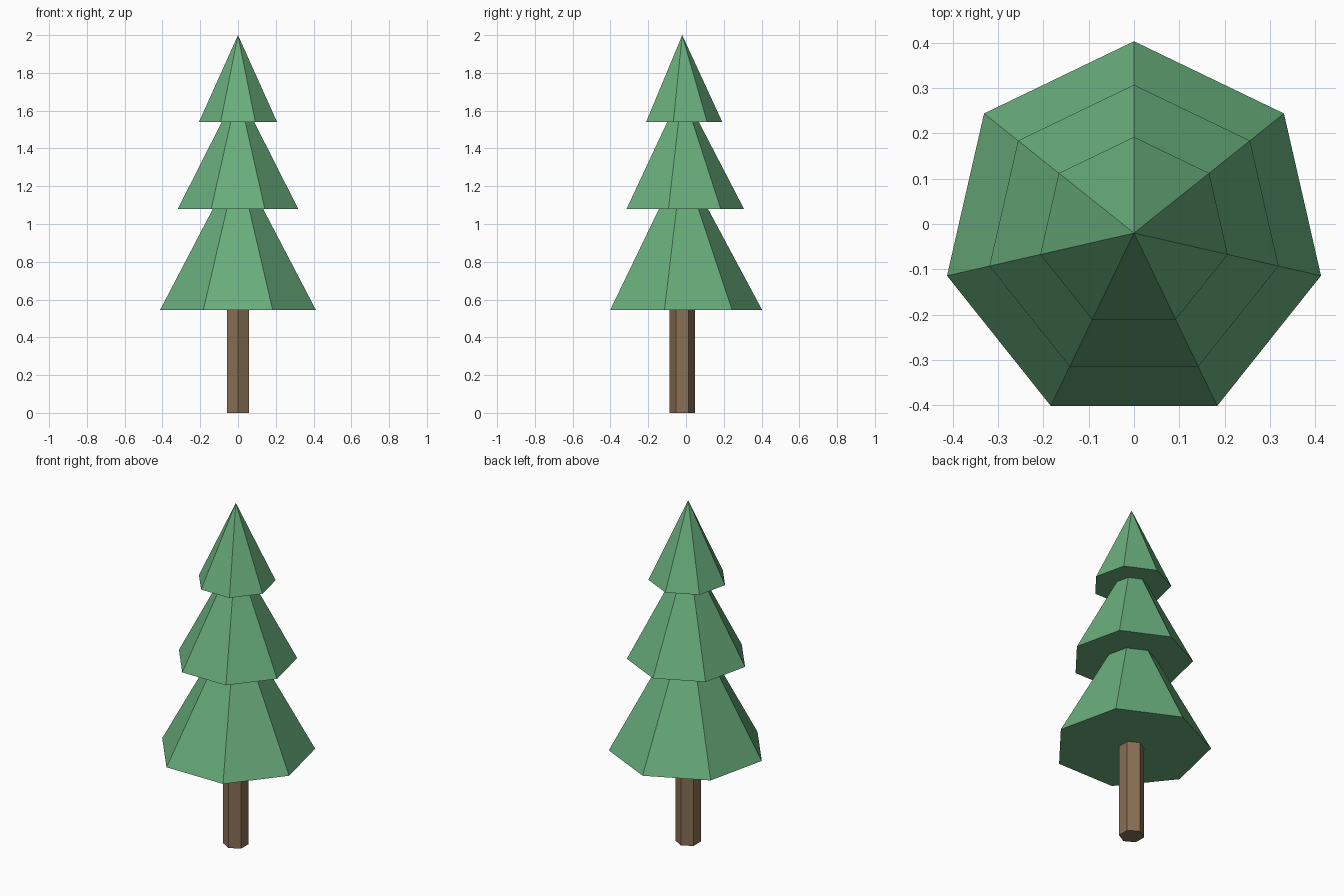
import bpy

if "Cube" in bpy.data.objects:
    bpy.data.objects.remove(bpy.data.objects["Cube"])

CENTRE_Y = -0.02


def material(name, color):
    mat = bpy.data.materials.new(name)
    mat.diffuse_color = (*color, 1)
    mat.use_nodes = True
    mat.node_tree.nodes["Principled BSDF"].inputs["Base Color"].default_value = mat.diffuse_color
    return mat


def cone(name, sides, r_bottom, r_top, z_bottom, z_top, mat):
    # Default start angle puts the first corner on +y
    bpy.ops.mesh.primitive_cone_add(
        vertices=sides, radius1=r_bottom, radius2=r_top,
        depth=z_top - z_bottom, location=(0, CENTRE_Y, (z_bottom + z_top) / 2))
    obj = bpy.context.object
    obj.name = name
    obj.data.materials.append(mat)


bark = material("bark", (0.25, 0.16, 0.09))
needles = material("needles", (0.14, 0.42, 0.20))

# Six-sided trunk, reaching just inside the lowest tier
cone("trunk", 6, 0.068, 0.068, 0, 0.56, bark)

# Seven-sided foliage tiers: base radius, base height, tip height
tiers = {
    "lower_foliage": (0.423, 0.545, 1.335),
    "middle_foliage": (0.327, 1.08, 1.71),
    "top_foliage": (0.212, 1.54, 2.0),
}
for name, (radius, base, tip) in tiers.items():
    cone(name, 7, radius, 0, base, tip, needles)
